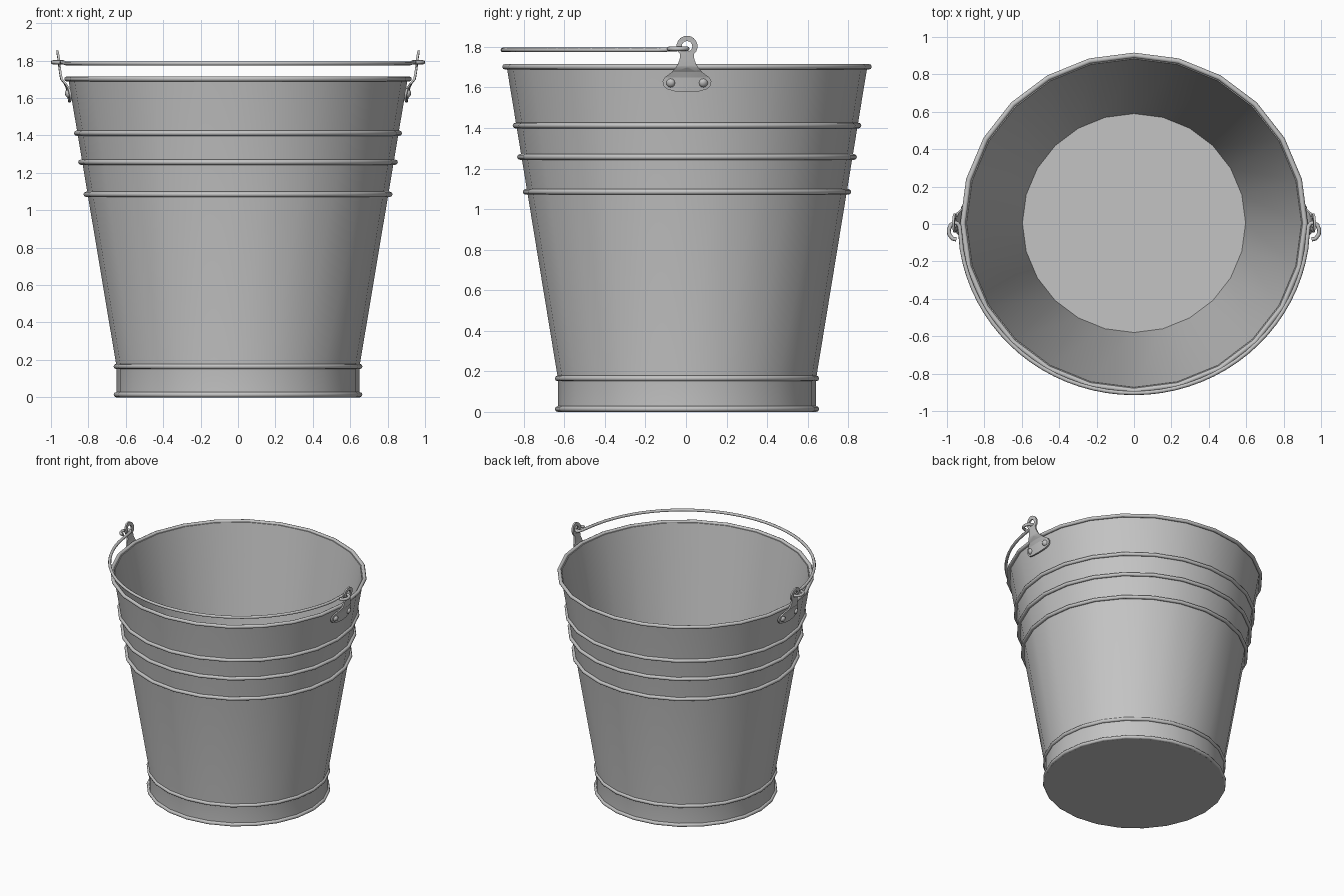
import bpy, bmesh
from math import sin, cos, pi, radians

cube = bpy.data.objects.get("Cube")
if cube:
    bpy.data.objects.remove(cube, do_unlink=True)

CY = 0.005        # centre of the bucket in y
SX = 1.02         # slight widening across the ears
SIDES = 24

steel = bpy.data.materials.new("galvanised grey")
steel.use_nodes = True
steel.diffuse_color = (0.55, 0.55, 0.55, 1)
steel.node_tree.nodes["Principled BSDF"].inputs["Base Color"].default_value = (0.55, 0.55, 0.55, 1)


def finish(name, mesh, angle=30):
    """Link a mesh as a smooth shaded steel part."""
    ob = bpy.data.objects.new(name, mesh)
    bpy.context.collection.objects.link(ob)
    mesh.materials.clear()
    mesh.materials.append(steel)
    bpy.ops.object.select_all(action='DESELECT')
    ob.select_set(True)
    bpy.context.view_layer.objects.active = ob
    bpy.ops.object.shade_smooth_by_angle(angle=radians(angle))
    return ob


def lathe(name, profile, closed=False, angle=30):
    """Turn an (r, z) profile round the bucket axis."""
    bm = bmesh.new()
    rings = []
    for r, z in profile:
        rings.append([bm.verts.new((SX * r * cos(2 * pi * i / SIDES),
                                    CY + r * sin(2 * pi * i / SIDES), z))
                      for i in range(SIDES)])
    pairs = list(zip(rings, rings[1:]))
    if closed:
        pairs.append((rings[-1], rings[0]))
    else:
        bm.faces.new(rings[0])
        bm.faces.new(rings[-1])
    for a, b in pairs:
        for i in range(SIDES):
            j = (i + 1) % SIDES
            bm.faces.new((a[i], a[j], b[j], b[i]))
    bmesh.ops.recalc_face_normals(bm, faces=bm.faces)
    mesh = bpy.data.meshes.new(name)
    bm.to_mesh(mesh)
    bm.free()
    return finish(name, mesh, angle)


def curve_mesh(name, splines, dims, **settings):
    """Make a mesh from poly splines given as (points, cyclic)."""
    cu = bpy.data.curves.new(name + "_curve", 'CURVE')
    cu.dimensions = dims
    for key, value in settings.items():
        setattr(cu, key, value)
    for pts, cyclic in splines:
        sp = cu.splines.new('POLY')
        sp.points.add(len(pts) - 1)
        for p, co in zip(sp.points, pts):
            p.co = (*co, 1)
        sp.use_cyclic_u = cyclic
    ob = bpy.data.objects.new(name + "_curve", cu)
    bpy.context.collection.objects.link(ob)
    bpy.context.view_layer.update()
    dg = bpy.context.evaluated_depsgraph_get()
    mesh = bpy.data.meshes.new_from_object(ob.evaluated_get(dg))
    bpy.data.objects.remove(ob, do_unlink=True)
    return mesh


# Bucket shell: collar, flared wall, inner wall and floor
lathe("bucket_shell", [(0.637, 0), (0.637, 0.165), (0.889, 1.7),
                       (0.878, 1.7), (0.585, 0.05)])

# Rolled beads and rim
beads = {"base_bead": (0.638, 0.014), "collar_bead": (0.638, 0.165),
         "lower_bead": (0.796, 1.085), "middle_bead": (0.824, 1.257),
         "upper_bead": (0.846, 1.412), "rim_roll": (0.897, 1.702)}
for name, (r, z) in beads.items():
    t = 0.014
    ring = [(r + t * cos(k * pi / 4), z + t * sin(k * pi / 4)) for k in range(8)]
    lathe(name, ring, closed=True, angle=60)

# Ears: a flat outline with a hole, then bent to pass over the rim
half = [(0.034, 1.765), (0.036, 1.74), (0.047, 1.71), (0.075, 1.675), (0.11, 1.65),
        (0.12, 1.63), (0.117, 1.61), (0.1, 1.592), (0.06, 1.581)]
head = [(0.052 * cos(radians(a)), 1.803 + 0.052 * sin(radians(a)))
        for a in range(-30, 211, 20)]
outline = [(y, z, 0) for y, z in
           head + [(-y, z) for y, z in half] + [(0, 1.577)] + half[::-1]]
hole = [(0.026 * cos(k * pi / 8), 1.803 + 0.026 * sin(k * pi / 8), 0) for k in range(16)]
BEND = [(1.57, 0.9), (1.65, 0.914), (1.675, 0.925), (1.7, 0.945),
        (1.73, 0.95), (1.86, 0.967)]


def bend_x(z):
    for (z0, x0), (z1, x1) in zip(BEND, BEND[1:]):
        if z <= z1:
            return x0 + (x1 - x0) * (z - z0) / (z1 - z0)
    return BEND[-1][1]


def place(bm, side):
    """Map flat (y, z, thickness) points onto the side of the bucket."""
    for v in bm.verts:
        y, z, t = v.co
        wrap = 0.9 * y * y
        v.co = (side * (bend_x(z) - wrap + t), y + CY, z)
    bmesh.ops.recalc_face_normals(bm, faces=bm.faces)


flat = curve_mesh("ear", [(outline, True), (hole, True)], '2D',
                  fill_mode='BOTH', extrude=0.006)
for side, label in ((1, "left"), (-1, "right")):
    bm = bmesh.new()
    bm.from_mesh(flat)
    bmesh.ops.remove_doubles(bm, verts=bm.verts, dist=0.0001)
    for z, _ in BEND[1:-1]:
        bmesh.ops.bisect_plane(bm, geom=bm.verts[:] + bm.edges[:] + bm.faces[:],
                               plane_co=(0, z, 0), plane_no=(0, 1, 0))
    bisect_y = (-0.05, 0, 0.05)
    for y in bisect_y:
        bmesh.ops.bisect_plane(bm, geom=bm.verts[:] + bm.edges[:] + bm.faces[:],
                               plane_co=(y, 0, 0), plane_no=(1, 0, 0))
    place(bm, side)
    mesh = bpy.data.meshes.new(label + "_ear")
    bm.to_mesh(mesh)
    bm.free()
    finish(label + "_ear", mesh, 40)

    # Domed rivets
    for y, end in ((-0.081, "front"), (0.081, "back")):
        bm = bmesh.new()
        bmesh.ops.create_uvsphere(bm, u_segments=12, v_segments=8, radius=0.022)
        for v in bm.verts:
            v.co = (v.co.x + y, v.co.y + 1.622, v.co.z * 0.8 + 0.004)
        place(bm, side)
        name = f"{label}_{end}_rivet"
        mesh = bpy.data.meshes.new(name)
        bm.to_mesh(mesh)
        bm.free()
        finish(name, mesh, 60)

# Wire handle folded forward, with a hook through each ear
hook = [(0.95, -0.083), (0.972, -0.077), (0.988, -0.055), (0.99, -0.03),
        (0.98, -0.006), (0.962, 0.007), (0.945, 0.005), (0.933, -0.012)]
arc = [(0.932 * cos(a), CY - 0.909 * sin(a))
       for a in (pi * k / 40 for k in range(2, 39))]
path = hook + arc + [(-x, y) for x, y in hook[::-1]]
wire = [(x, y, 1.785 + 0.006 * (abs(x) > 0.932)) for x, y in path]
finish("wire_handle", curve_mesh("wire_handle", [(wire, False)], '3D', fill_mode='FULL',
                                 bevel_depth=0.011, bevel_resolution=2,
                                 use_fill_caps=True), 60)
